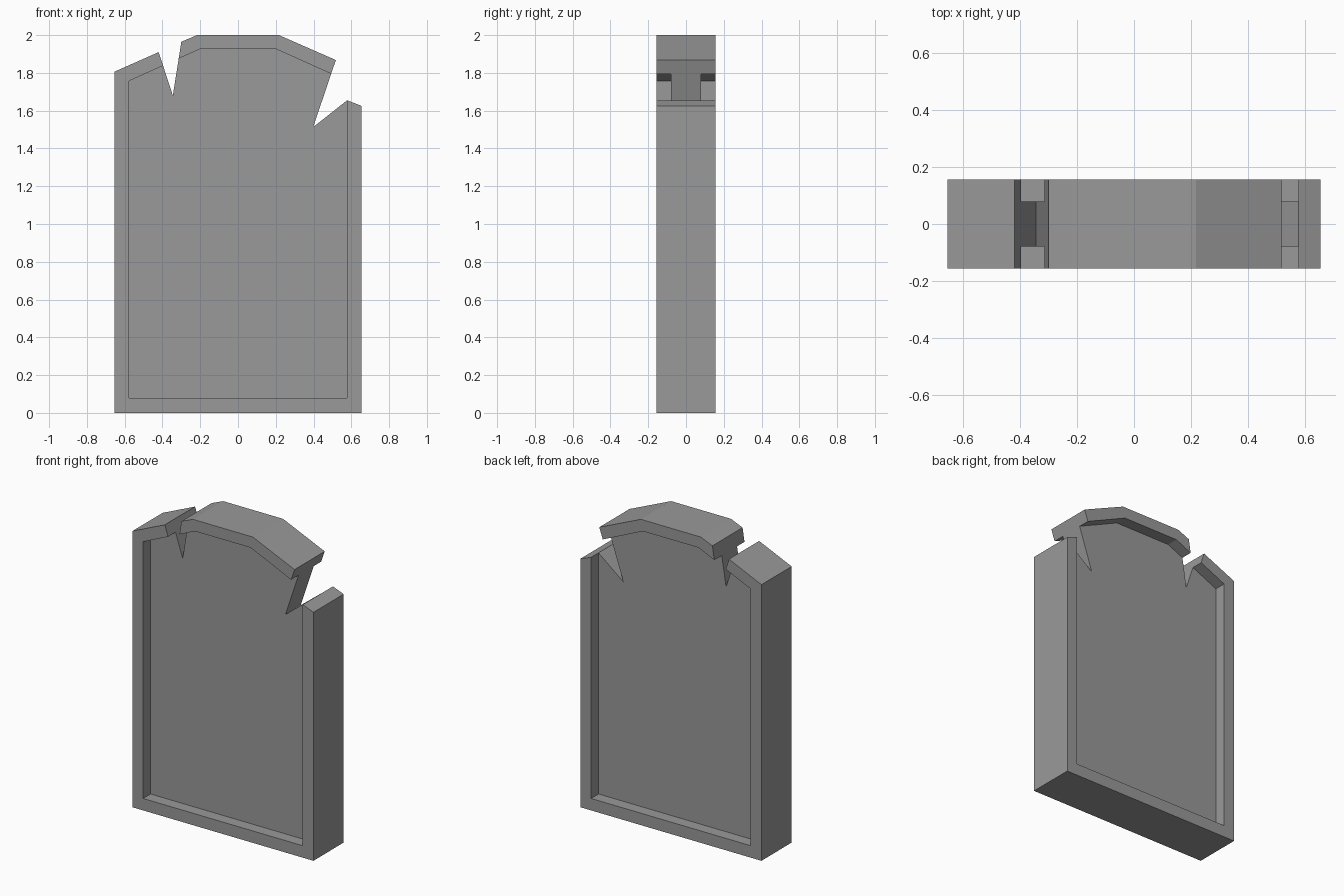
import bpy, bmesh

if "Cube" in bpy.data.objects:
    bpy.data.objects.remove(bpy.data.objects["Cube"])

# Dark grey stone
stone = bpy.data.materials.new("dark_stone")
stone.diffuse_color = (0.32, 0.32, 0.32, 1)
stone.use_nodes = True
stone.node_tree.nodes["Principled BSDF"].inputs["Base Color"].default_value = stone.diffuse_color


def prism(name, outline, y0, y1):
    """Extrude an x/z outline from y0 to y1."""
    bm = bmesh.new()
    face = bm.faces.new([bm.verts.new((x, y0, z)) for x, z in outline])
    ext = bmesh.ops.extrude_face_region(bm, geom=[face])
    verts = [v for v in ext["geom"] if isinstance(v, bmesh.types.BMVert)]
    bmesh.ops.translate(bm, verts=verts, vec=(0, y1 - y0, 0))
    bmesh.ops.recalc_face_normals(bm, faces=bm.faces)
    mesh = bpy.data.meshes.new(name)
    bm.to_mesh(mesh)
    bm.free()
    mesh.materials.append(stone)
    obj = bpy.data.objects.new(name, mesh)
    bpy.context.collection.objects.link(obj)
    return obj


# Upright slab with two broken notches in its top
slab = prism("stone_slab", [
    (-0.655, 0), (0.655, 0), (0.655, 1.625), (0.578, 1.655),
    (0.398, 1.513), (0.518, 1.868), (0.217, 2.0), (-0.217, 2.0),
    (-0.30, 1.965), (-0.345, 1.68), (-0.42, 1.91), (-0.655, 1.806),
], -0.156, 0.156)

# Recessed panel on front and back, leaving a raised rim
panel = [(-0.577, 0.078), (0.577, 0.078), (0.577, 1.757),
         (0.202, 1.926), (-0.202, 1.926), (-0.577, 1.757)]
for side, sign in (("front", -1), ("back", 1)):
    cutter = prism(side + "_panel_cutter", panel, sign * 0.079, sign * 0.3)
    cutter.hide_render = True
    cutter.hide_set(True)
    mod = slab.modifiers.new(side + "_panel", 'BOOLEAN')
    mod.operation = 'DIFFERENCE'
    mod.solver = 'EXACT'
    mod.object = cutter
